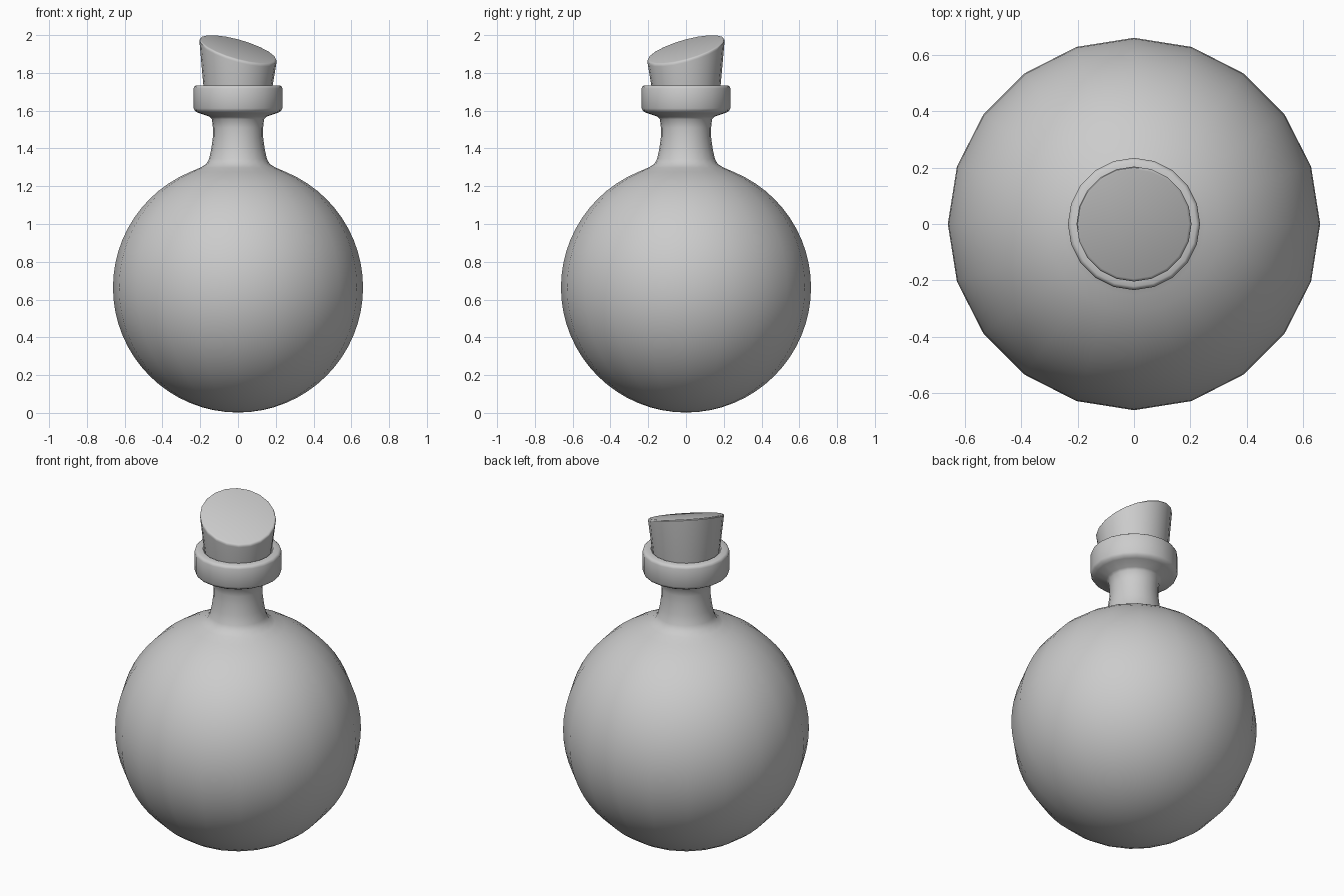
import bpy, math

if "Cube" in bpy.data.objects:
    bpy.data.objects.remove(bpy.data.objects["Cube"])

SIDES = 20


def lathe(name, profile, top_slope=0.0, slope_from=99):
    """Revolve (radius, z) points; rings from slope_from on are tilted."""
    verts, faces = [], []
    for i, (r, z) in enumerate(profile):
        for k in range(SIDES):
            a = 2 * math.pi * k / SIDES
            x, y = r * math.cos(a), r * math.sin(a)
            tilt = top_slope * (y - x) if i >= slope_from else 0
            verts.append((x, y, z + tilt))
    for i in range(len(profile) - 1):
        for k in range(SIDES):
            a, b = i * SIDES + k, i * SIDES + (k + 1) % SIDES
            faces.append((a, b, b + SIDES, a + SIDES))
    faces.append(tuple(reversed(range(SIDES))))
    last = (len(profile) - 1) * SIDES
    faces.append(tuple(range(last, last + SIDES)))
    mesh = bpy.data.meshes.new(name)
    mesh.from_pydata(verts, [], faces)
    obj = bpy.data.objects.new(name, mesh)
    bpy.context.collection.objects.link(obj)
    bpy.ops.object.select_all(action='DESELECT')
    obj.select_set(True)
    bpy.context.view_layer.objects.active = obj
    bpy.ops.object.shade_smooth_by_angle(angle=math.radians(40))
    return obj


# Flask: round belly, flared neck and thick collar with a recessed mouth
R, CZ, RINGS = 0.662, 0.664, 32
belly = []
for i in range(RINGS + 1):
    t = math.pi * i / RINGS
    r, z = R * math.sin(t), CZ - R * math.cos(t)
    if z < 1 or r > 0.22:
        belly.append((max(r, 0.004), z))
neck = [(0.2, 1.298), (0.168, 1.318), (0.153, 1.345), (0.141, 1.40),
        (0.133, 1.46), (0.133, 1.51), (0.138, 1.555), (0.15, 1.568)]
collar = [(0.21, 1.588), (0.228, 1.598), (0.235, 1.612), (0.235, 1.718),
          (0.231, 1.728), (0.222, 1.734), (0.19, 1.734), (0.18, 1.725),
          (0.17, 1.62)]
lathe("flask", belly + neck + collar)

# Cork: tapered plug cut at a slant, with a softened rim
lathe("cork", [(0.168, 1.63), (0.183, 1.73), (0.204, 1.910),
               (0.2045, 1.919), (0.201, 1.924), (0.195, 1.926)],
      top_slope=0.265, slope_from=2)
